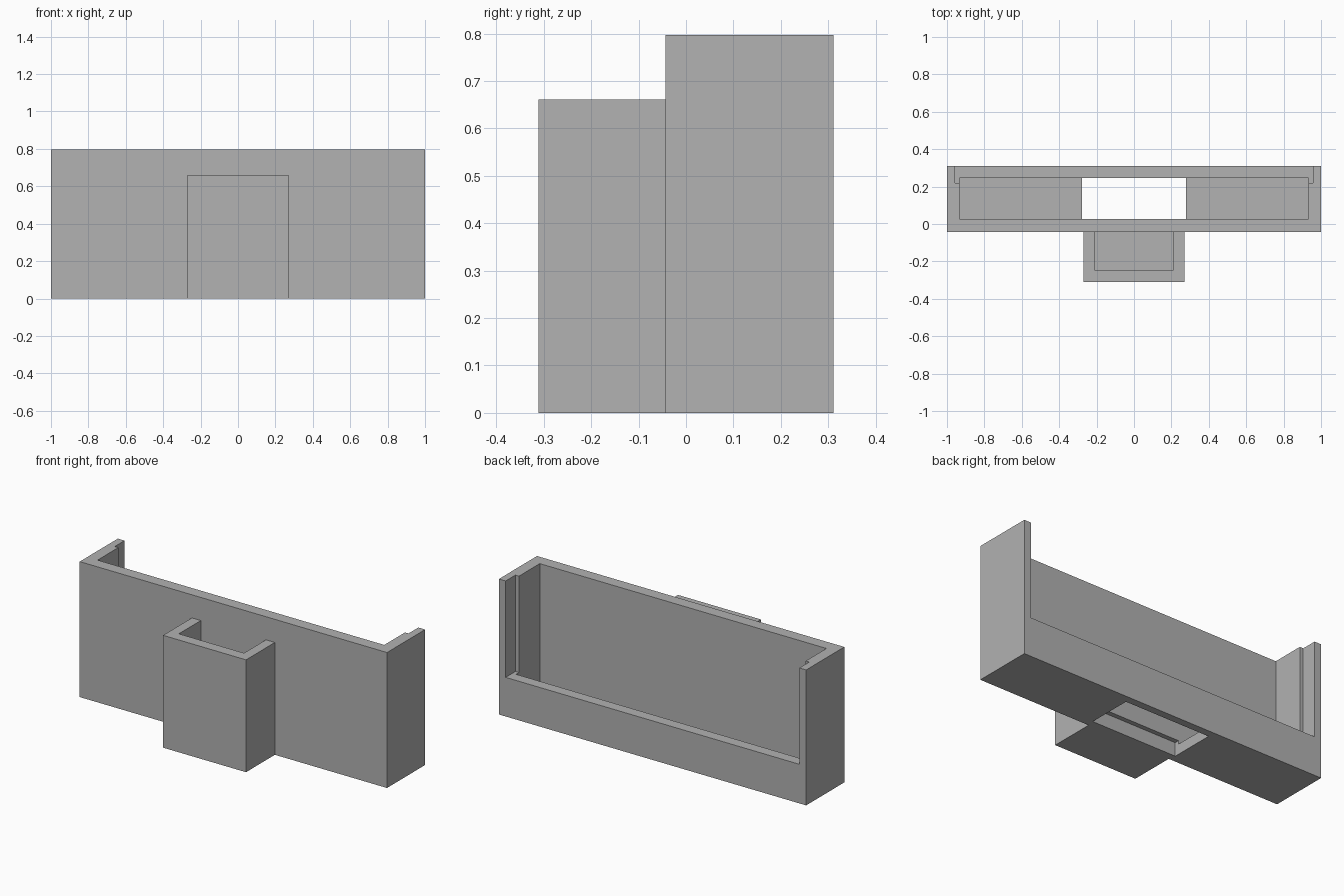
import bpy

cube = bpy.data.objects.get("Cube")
if cube:
    bpy.data.objects.remove(cube, do_unlink=True)

GREY = (0.445, 0.445, 0.445, 1)
mat = bpy.data.materials.new("plain grey")
mat.use_nodes = True
mat.diffuse_color = GREY
mat.node_tree.nodes["Principled BSDF"].inputs["Base Color"].default_value = GREY


def box(name, half_width, y, z):
    """Box symmetric in x, spanning the given y and z ranges."""
    bpy.ops.mesh.primitive_cube_add(size=1)
    ob = bpy.context.object
    ob.name = ob.data.name = name
    for v in ob.data.vertices:
        v.co = (v.co.x * 2 * half_width,
                y[0] + (v.co.y + 0.5) * (y[1] - y[0]),
                z[0] + (v.co.z + 0.5) * (z[1] - z[0]))
    ob.data.materials.append(mat)
    return ob


def carve(ob, *spaces):
    """Subtract each (half_width, y range, z range) space from the object."""
    for space in spaces:
        cutter = box("cutter", *space)
        cutter.hide_render = True
        mod = ob.modifiers.new("carve", "BOOLEAN")
        mod.operation = "DIFFERENCE"
        mod.solver = "EXACT"
        mod.object = cutter
        bpy.context.view_layer.objects.active = ob
        bpy.ops.object.modifier_apply(modifier=mod.name)
        bpy.data.objects.remove(cutter, do_unlink=True)


FRONT, BACK, SEAM, TOP = -0.311, 0.311, -0.043, 0.797

# Main tray: cavity, rebated back opening, underside slot
tray = box("main_tray", 1.0, (SEAM, BACK), (0, TOP))
carve(tray,
      (0.933, (0.027, 0.247), (0.06, 1)),
      (0.956, (0.22, 0.5), (0.23, 1)),
      (0.278, (0.0, 0.267), (-0.1, 0.08)))

# Small open-topped holder on the front
holder = box("front_holder", 0.27, (FRONT, SEAM), (0, 0.661))
carve(holder, (0.212, (-0.247, 0.1), (0.06, 1)))
